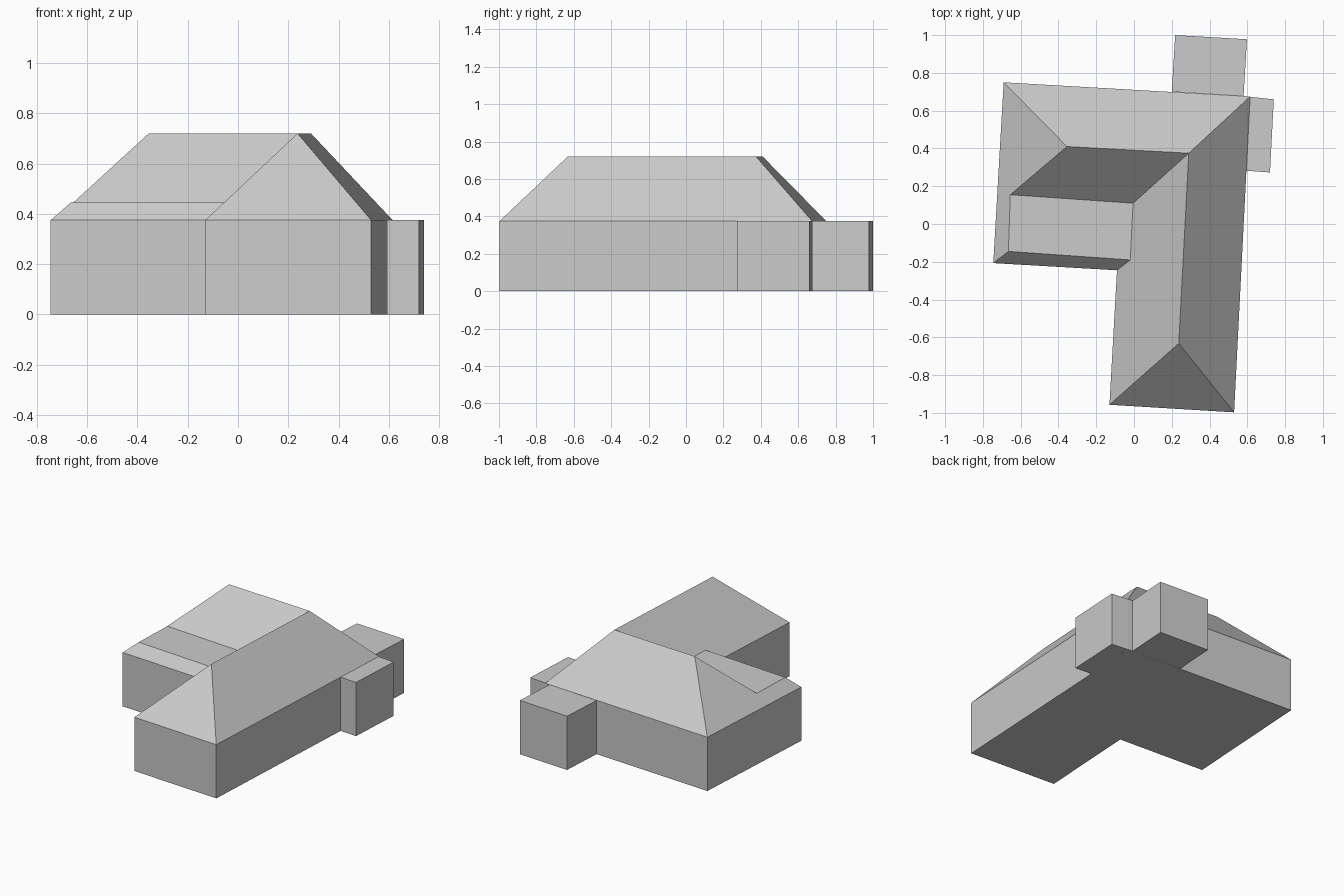
import bpy
import bmesh

cube = bpy.data.objects.get("Cube")
if cube:
    bpy.data.objects.remove(cube, do_unlink=True)

grey = bpy.data.materials.new("light grey")
grey.use_nodes = True
colour = (0.6, 0.6, 0.6, 1)
grey.diffuse_color = colour
grey.node_tree.nodes["Principled BSDF"].inputs["Base Color"].default_value = colour

EAVE, FLAT, RIDGE = 0.375, 0.445, 0.72


def finish(bm, name):
    bm.normal_update()
    mesh = bpy.data.meshes.new(name)
    bm.to_mesh(mesh)
    bm.free()
    mesh.materials.append(grey)
    obj = bpy.data.objects.new(name, mesh)
    bpy.context.collection.objects.link(obj)


def prism(name, outline, height, lid=True):
    """Walls and floor over a counter-clockwise outline, with an optional lid."""
    bm = bmesh.new()
    low = [bm.verts.new((x, y, 0)) for x, y in outline]
    high = [bm.verts.new((x, y, height)) for x, y in outline]
    bm.faces.new(low[::-1])
    if lid:
        bm.faces.new(high)
    for i in range(len(low)):
        j = (i + 1) % len(low)
        bm.faces.new((low[i], low[j], high[j], high[i]))
    finish(bm, name)


# Main L-shaped walls
eaves = {
    "back_right": (-0.69, 0.75), "wing_front": (-0.745, -0.207),
    "inner": (-0.09, -0.245), "front_right": (-0.13, -0.957),
    "front_left": (0.53, -0.997), "back_left": (0.615, 0.675),
}
prism("main_walls", list(eaves.values()), EAVE, lid=False)

# Hipped roof with a flat terrace cut into the wing
ridge = {"ridge_wing": (-0.355, 0.41), "ridge_corner": (0.29, 0.375),
         "ridge_front": (0.237, -0.632)}
terrace = {"flat_a": (-0.665, -0.145), "flat_b": (-0.02, -0.19),
           "flat_c": (-0.005, 0.11), "flat_d": (-0.655, 0.155)}
bm = bmesh.new()
v = {}
for points, z in ((eaves, EAVE), (ridge, RIDGE), (terrace, FLAT)):
    for key, (x, y) in points.items():
        v[key] = bm.verts.new((x, y, z))
for face in (
    "back_left back_right ridge_wing ridge_corner",
    "front_left back_left ridge_corner ridge_front",
    "front_right front_left ridge_front",
    "inner front_right ridge_front ridge_corner flat_c flat_b",
    "wing_front inner flat_b flat_a",
    "flat_a flat_b flat_c flat_d",
    "flat_d flat_c ridge_corner ridge_wing",
    "back_right wing_front flat_a flat_d ridge_wing",
):
    bm.faces.new([v[key] for key in face.split()])
finish(bm, "hipped_roof")

# Flat-roofed extensions
prism("back_extension",
      [(0.20, 0.70), (0.58, 0.677), (0.598, 0.978), (0.218, 1.0)], EAVE)
prism("left_extension",
      [(0.595, 0.282), (0.72, 0.273), (0.74, 0.66), (0.615, 0.673)], EAVE)
